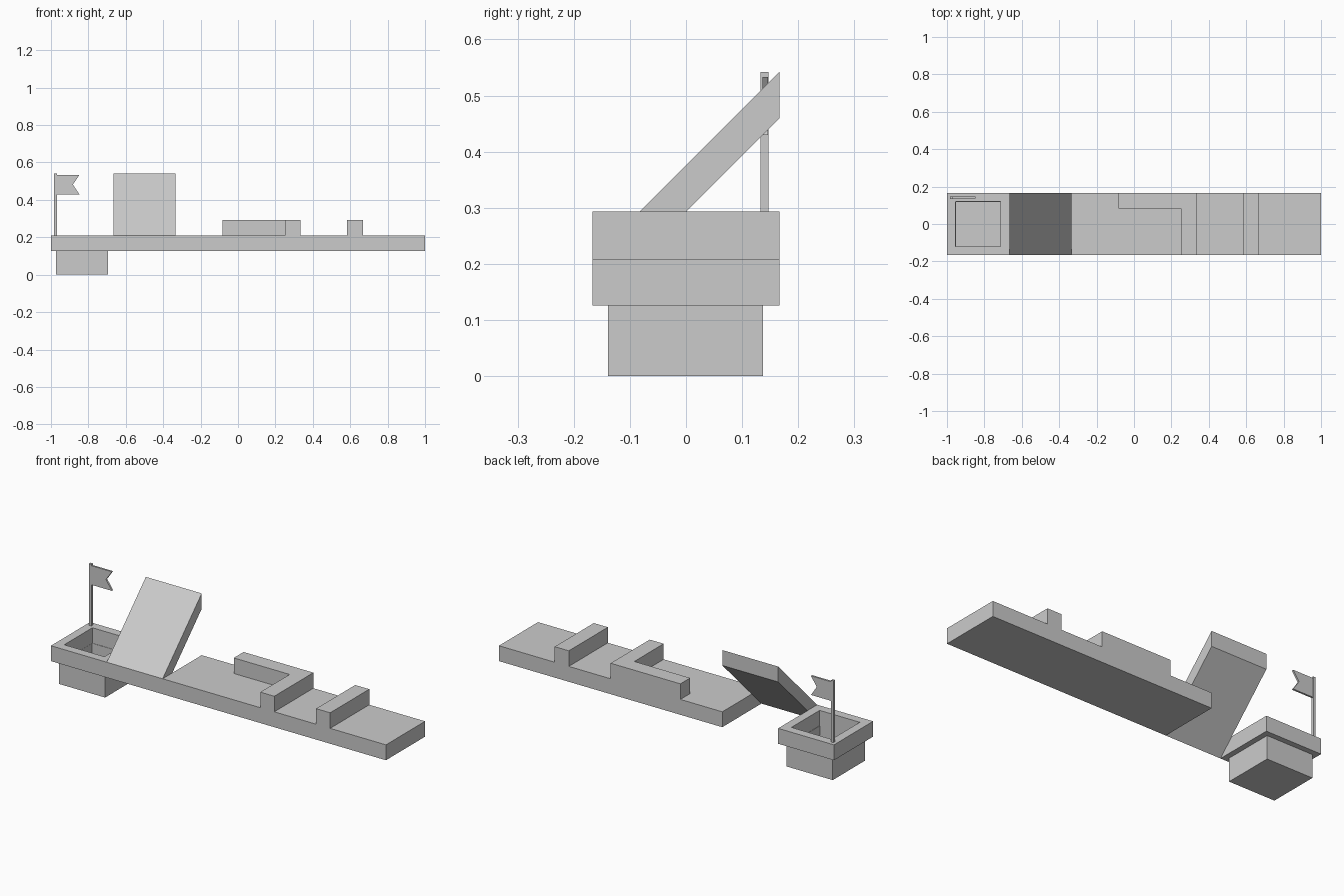
import bpy, bmesh
from mathutils import Vector

if "Cube" in bpy.data.objects:
    bpy.data.objects.remove(bpy.data.objects["Cube"])

H = 1 / 6                       # half width of the course
Z0, Z1, Z2 = 0.126, 0.209, 0.293  # slab bottom, slab top, wall top


def finish(name, bm):
    bmesh.ops.recalc_face_normals(bm, faces=bm.faces)
    me = bpy.data.meshes.new(name)
    bm.to_mesh(me)
    bm.free()
    ob = bpy.data.objects.new(name, me)
    bpy.context.collection.objects.link(ob)
    return ob


def prism(name, points, extrude):
    """Extrude a flat outline of 3D points along a vector."""
    bm = bmesh.new()
    face = bm.faces.new([bm.verts.new(p) for p in points])
    geom = bmesh.ops.extrude_face_region(bm, geom=[face], use_keep_orig=True)["geom"]
    verts = [g for g in geom if isinstance(g, bmesh.types.BMVert)]
    bmesh.ops.translate(bm, verts=verts, vec=Vector(extrude))
    return finish(name, bm)


def box(name, x0, x1, y0, y1, z0, z1):
    pts = [(x0, y0, z0), (x1, y0, z0), (x1, y1, z0), (x0, y1, z0)]
    return prism(name, pts, (0, 0, z1 - z0))


def square_loft(name, cx, cy, loops, closed):
    """Bridge square loops given as (half size, z); cap the ends if open."""
    bm = bmesh.new()
    rings = [[bm.verts.new((cx + sx * r, cy + sy * r, z))
              for sx, sy in ((-1, -1), (1, -1), (1, 1), (-1, 1))] for r, z in loops]
    pairs = list(zip(rings, rings[1:]))
    if closed:
        pairs.append((rings[-1], rings[0]))
    else:
        bm.faces.new(rings[0])
        bm.faces.new(rings[-1])
    for a, b in pairs:
        for i in range(4):
            j = (i + 1) % 4
            bm.faces.new((a[i], a[j], b[j], b[i]))
    return finish(name, bm)


# Hole tile with its cup below
square_loft("hole_tile", -5 / 6, 0, [(H, Z1), (H, Z0), (0.12, Z0), (0.12, Z1)], True)
square_loft("hole_cup", -0.834, -0.001,
            [(0.119, 0.003), (0.119, Z0), (0.138, Z0), (0.138, 0)], False)

# Flag pole and swallow-tailed flag
box("flag_pole", -0.983, -0.969, 0.133, 0.147, Z1, 0.542)
flag = [(-0.97, 0.43), (-0.848, 0.43), (-0.883, 0.482), (-0.848, 0.533), (-0.97, 0.533)]
prism("flag", [(x, 0.136, z) for x, z in flag], (0, 0.01, 0))

# Slab tilted up at 45 degrees
ramp = [(-H, Z0), (H, Z0 + 2 * H), (H, Z1 + 2 * H), (-H, Z1)]
prism("tilted_slab", [(-2 / 3, y, z) for y, z in ramp], (1 / 3, 0, 0))

# Long flat lane
box("lane", -1 / 3, 1, -H, H, Z0, Z1)

# L-shaped wall and cross bar on the lane
ell = [(-H / 2, H / 2), (0.25, H / 2), (0.25, -H), (2 * H, -H), (2 * H, H), (-H / 2, H)]
prism("corner_wall", [(x, y, Z1) for x, y in ell], (0, 0, Z2 - Z1))
box("cross_bar", 0.583, 0.667, -H, H, Z1, Z2)
